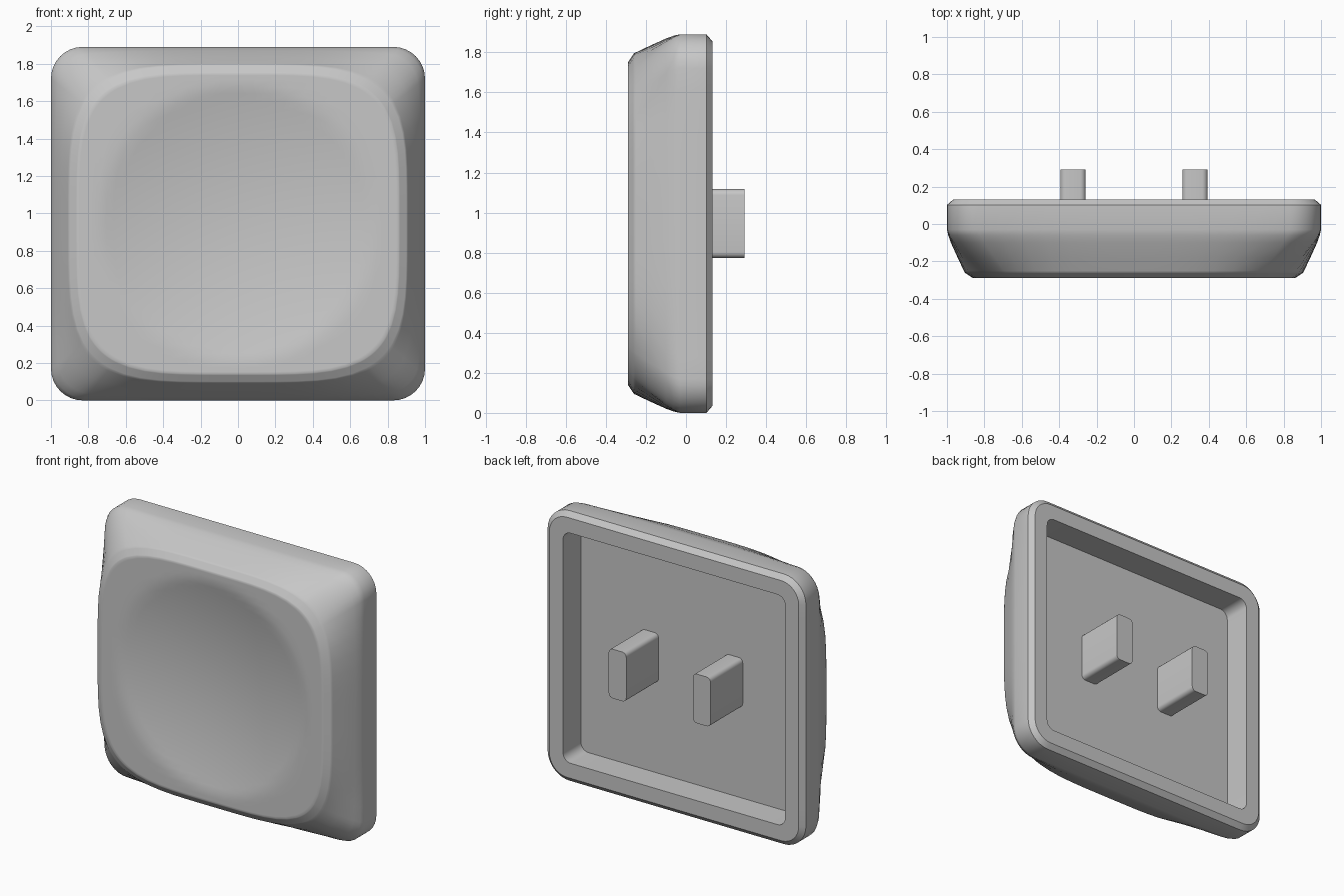
import bpy, bmesh, math

cube = bpy.data.objects.get("Cube")
if cube:
    bpy.data.objects.remove(cube, do_unlink=True)

MID_Z = 0.945
mat = bpy.data.materials.new("grey plastic")
mat.use_nodes = True
colour = (0.57, 0.57, 0.57, 1)
mat.diffuse_color = colour
mat.node_tree.nodes["Principled BSDF"].inputs["Base Color"].default_value = colour


def rounded_rect(a, b, r, arc=8, side=14):
    """Outline with half sizes a, b and corner radius r."""
    corners = []
    for q, (sx, sy) in enumerate([(1, 1), (-1, 1), (-1, -1), (1, -1)]):
        corners.append([(sx * (a - r) + r * math.cos((q + i / arc) * math.pi / 2),
                         sy * (b - r) + r * math.sin((q + i / arc) * math.pi / 2))
                        for i in range(arc + 1)])
    pts = []
    for q in range(4):
        pts += corners[q]
        (x0, y0), (x1, y1) = corners[q][-1], corners[(q + 1) % 4][0]
        pts += [(x0 + (x1 - x0) * i / side, y0 + (y1 - y0) * i / side) for i in range(1, side)]
    return pts


OUTER = rounded_rect(1, MID_Z, 0.17)


def squircle(a, b, n):
    """Superellipse sampled along the same directions as the outer outline."""
    pts = []
    for x, z in OUTER:
        u, v = x, z / MID_Z
        k = (abs(u) ** n + abs(v) ** n) ** (-1 / n)
        pts.append((a * u * k, b * v * k))
    return pts


def blend(p, q, t):
    return [(x0 + (x1 - x0) * t, z0 + (z1 - z0) * t) for (x0, z0), (x1, z1) in zip(p, q)]


def finish(bm, name):
    bmesh.ops.recalc_face_normals(bm, faces=bm.faces)
    mesh = bpy.data.meshes.new(name)
    bm.to_mesh(mesh)
    bm.free()
    mesh.materials.append(mat)
    ob = bpy.data.objects.new(name, mesh)
    bpy.context.collection.objects.link(ob)
    bpy.ops.object.select_all(action='DESELECT')
    ob.select_set(True)
    bpy.context.view_layer.objects.active = ob
    bpy.ops.object.shade_smooth_by_angle(angle=math.radians(36))


# Cap shell: cavity, back rim, sides, sloped shoulders, front bevel, dish
FRONT, SHOULDER = -0.29, -0.26
DISH_R, DISH_DEPTH = 0.74, 0.085
shoulder = squircle(0.905, 0.85, 4.2)
rim = squircle(0.86, 0.805, 4.2)
rings = [
    (rounded_rect(0.86, 0.805, 0.06), -0.065),
    (rounded_rect(0.86, 0.805, 0.06), 0.132),
    (rounded_rect(0.965, 0.91, 0.135), 0.132),
    (OUTER, 0.102),
    (OUTER, -0.03),
    (blend(OUTER, shoulder, 0.07), -0.06),
    (blend(OUTER, shoulder, 0.22), -0.10),
    (blend(OUTER, shoulder, 0.6), -0.18),
    (blend(OUTER, shoulder, 0.95), -0.25),
    (shoulder, SHOULDER),
]
# Tight support rings keep the bevel crisp
for t in (0.12, 0.88, 1):
    rings.append((blend(shoulder, rim, t), SHOULDER + (FRONT - SHOULDER) * t))
STEPS = 22
for s in [0.985] + [1 - i / STEPS for i in range(1, STEPS)]:
    rings.append((squircle(0.86 * s, 0.805 * s, 2 + 2.2 * s ** 3), None))

bm = bmesh.new()
loops = []
for pts, y in rings:
    loop = []
    for x, z in pts:
        depth = y
        if y is None:
            r = min(1, math.hypot(x, z) / DISH_R)
            depth = FRONT + DISH_DEPTH * (1 - r * r)
        loop.append(bm.verts.new((x, depth, z + MID_Z)))
    loops.append(loop)
count = len(OUTER)
for lo, hi in zip(loops, loops[1:]):
    for i in range(count):
        j = (i + 1) % count
        bm.faces.new((lo[i], lo[j], hi[j], hi[i]))
bm.faces.new(loops[0])
centre = bm.verts.new((0, FRONT + DISH_DEPTH, MID_Z))
for i in range(count):
    bm.faces.new((loops[-1][i], loops[-1][(i + 1) % count], centre))
finish(bm, "cap_shell")

# Two mounting prongs at the back
for side, name in ((1, "left_prong"), (-1, "right_prong")):
    bm = bmesh.new()
    outline = rounded_rect(0.068, 0.172, 0.03, arc=5, side=1)
    ends = [[bm.verts.new((x + side * 0.326, y, z + MID_Z)) for x, z in outline]
            for y in (-0.07, 0.292)]
    n = len(outline)
    for i in range(n):
        j = (i + 1) % n
        bm.faces.new((ends[0][i], ends[0][j], ends[1][j], ends[1][i]))
    for end in ends:
        bm.faces.new(end)
    finish(bm, name)
